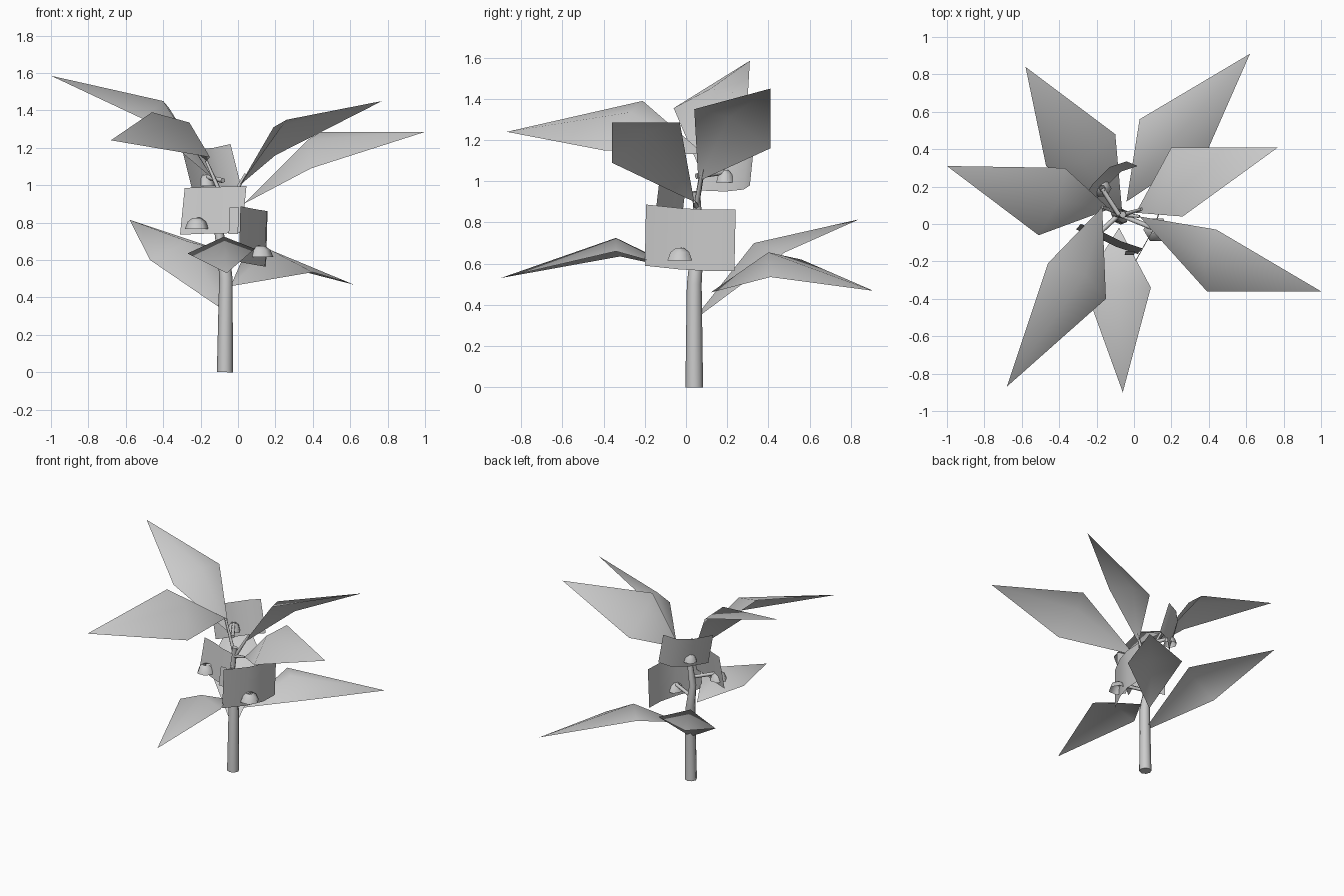
import bpy
import bmesh
import math
from mathutils import Vector

cube = bpy.data.objects.get("Cube")
if cube:
    bpy.data.objects.remove(cube)

grey = bpy.data.materials.new("plain grey")
grey.use_nodes = True
grey.diffuse_color = (0.6, 0.6, 0.6, 1)
grey.node_tree.nodes["Principled BSDF"].inputs["Base Color"].default_value = (0.6, 0.6, 0.6, 1)


def make(name, verts, faces, smooth=True):
    mesh = bpy.data.meshes.new(name)
    mesh.from_pydata([tuple(v) for v in verts], [], faces)
    mesh.materials.append(grey)
    for p in mesh.polygons:
        p.use_smooth = smooth
    obj = bpy.data.objects.new(name, mesh)
    bpy.context.collection.objects.link(obj)
    return obj


def leaf(name, base, side_a, ridge, side_b, tip):
    """Folded kite with a raised midrib."""
    faces = [(0, 1, 2), (0, 2, 3), (1, 4, 2), (2, 4, 3)]
    a, b, c = Vector(base), Vector(side_a), Vector(side_b)
    if (b - a).cross(c - a).z < 0:
        faces = [f[::-1] for f in faces]
    make(name, [base, side_a, ridge, side_b, tip], faces)


def petal(name, columns, lean, height):
    """Curved sheet: each column is a lower point, raised by height and leaned."""
    low = [Vector(c) for c in columns]
    high = [c + Vector((lean[0], lean[1], height)) for c in low]
    n = len(low)
    make(name, low + high, [(i, i + 1, n + i + 1, n + i) for i in range(n - 1)])


def tube(name, points, radii, sides=6, caps=True):
    """Rings swept along a path."""
    pts = [Vector(p) for p in points]
    verts, faces = [], []
    for i, p in enumerate(pts):
        d = pts[min(i + 1, len(pts) - 1)] - pts[max(i - 1, 0)]
        q = Vector((0, 0, 1)).rotation_difference(d.normalized())
        for k in range(sides):
            t = math.tau * k / sides
            verts.append(p + q @ Vector((math.cos(t), math.sin(t), 0)) * radii[i])
    for i in range(len(pts) - 1):
        for k in range(sides):
            j = (k + 1) % sides
            faces.append((i * sides + k, i * sides + j, (i + 1) * sides + j, (i + 1) * sides + k))
    if caps:
        faces.append(tuple(reversed(range(sides))))
        faces.append(tuple(range(len(verts) - sides, len(verts))))
    obj = make(name, verts, faces)
    for p in obj.data.polygons:
        p.use_smooth = len(p.vertices) == 4
    return obj


# Stem
tube("stem", [(-.07, .04, 0), (-.065, .04, .5), (-.07, .045, .56), (-.1, .06, .74), (-.06, .05, .95)],
     [.043, .036, .034, .025, .018], 8)

# Lower leaves
leaf("lower_leaf_back_right", (-.06, .03, .32), (-.47, .31, .6), (-.27, .33, .7),
     (-.1, .48, .655), (-.58, .84, .815))
leaf("lower_leaf_back_left", (-.04, .12, .46), (.03, .56, .62), (.17, .4, .655),
     (.4, .41, .535), (.62, .91, .468))
leaf("lower_leaf_front", (-.08, -.02, .57), (-.27, -.32, .635), (-.075, -.34, .725),
     (.09, -.34, .66), (-.06, -.9, .53))

# Upper leaves
leaf("upper_leaf_right", (-.13, .08, 1.03), (-.37, .3, 1.415), (-.4, .12, 1.45),
     (-.51, -.06, 1.355), (-1, .31, 1.585))
leaf("upper_leaf_front_right", (-.17, .09, 1.13), (-.46, -.21, 1.39), (-.26, -.27, 1.335),
     (-.15, -.4, 1.15), (-.68, -.87, 1.24))
leaf("upper_leaf_left", (.03, .04, .9), (.44, -.03, 1.285), (.37, -.18, 1.24),
     (.39, -.36, 1.09), (1, -.36, 1.285))
leaf("upper_leaf_back_left", (.01, .06, 1), (.2, .41, 1.16), (.19, .21, 1.31),
     (.26, .04, 1.35), (.77, .41, 1.45))

# Leaf stalks
for name, end in (("right", (-.13, .08, 1.03)), ("front_right", (-.17, .09, 1.13)),
                  ("left", (.03, .04, .9)), ("back_left", (.04, .08, 1.06))):
    tube(name + "_stalk", [(-.06, .05, .88), end], [.014, .008], 5)

# Curved flower petals
petal("front_petal", [(-.31, -.03, .735), (-.2, -.07, .74), (-.1, -.12, .742), (.02, -.16, .745)],
      (.025, .03), .25)
petal("left_petal", [(.005, -.2, .59), (.1, -.03, .572), (.145, .1, .565), (.15, .235, .565)],
      (.008, .006), .297)
petal("back_petal", [(-.24, .07, .955), (-.16, .19, .95), (-.07, .28, .96), (.02, .31, .98)],
      (-.06, .025), .24)
petal("petal_tab", [(-.05, -.165, .74), (0, -.165, .74)], (.005, .02), .14)

# Flower bells with stalks
for name, x, y, z, r in (("front", -.22, -.08, .765, .065), ("left", .12, -.03, .615, .07),
                         ("back", -.17, .19, .995, .05)):
    tube(name + "_bell", [(x, y, z), (x, y, z + .04), (x, y, z + .06)],
         [r, r * .75, r * .35], 6, False)
    tube(name + "_bell_stalk", [(x, y, z + .05), (-.08, .05, z + .03)], [.014, .014], 5)
